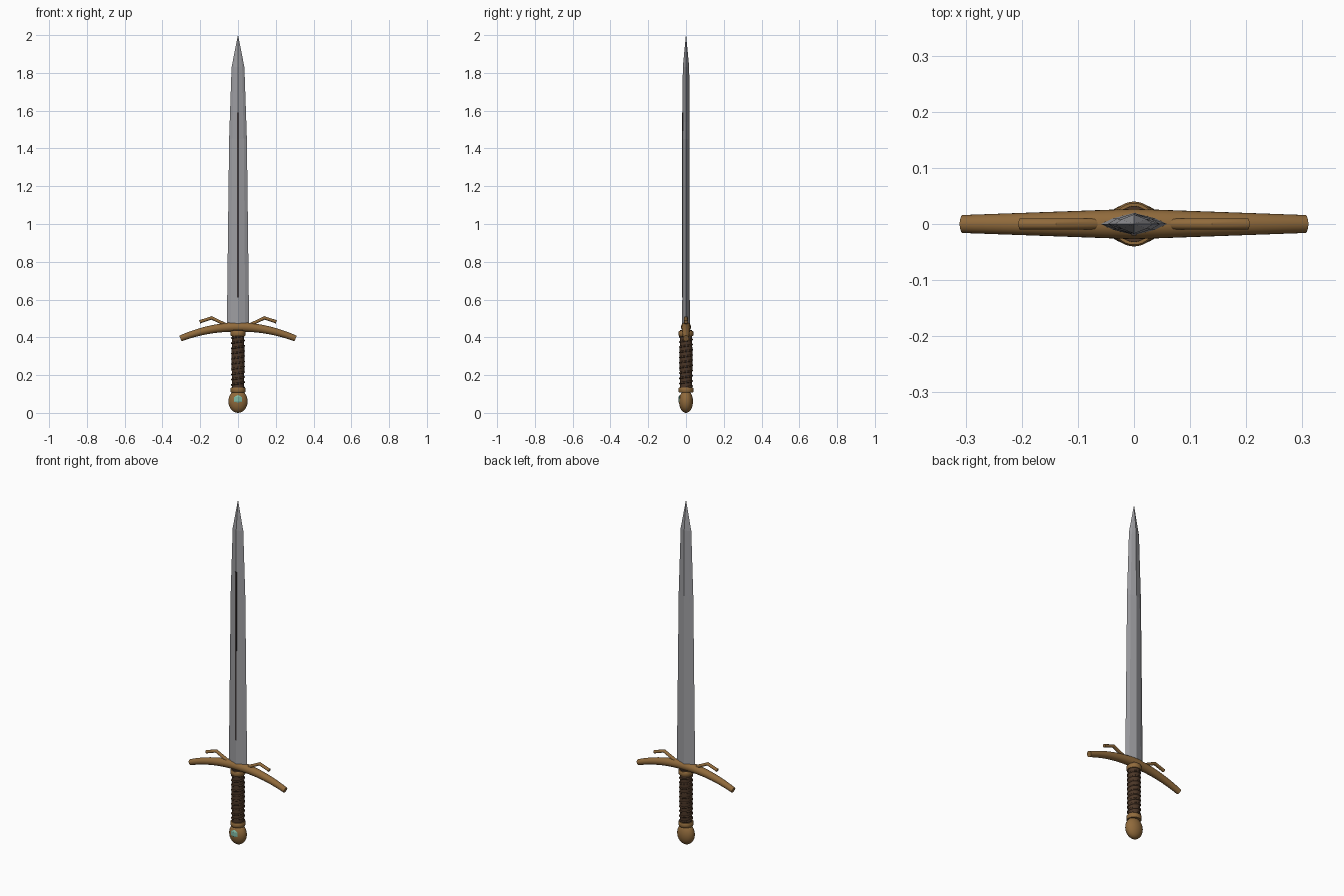
import bpy, bmesh, math
from mathutils import Vector

if "Cube" in bpy.data.objects:
    bpy.data.objects.remove(bpy.data.objects["Cube"])


def material(name, rgb):
    m = bpy.data.materials.new(name)
    m.diffuse_color = (*rgb, 1)
    m.use_nodes = True
    m.node_tree.nodes["Principled BSDF"].inputs["Base Color"].default_value = m.diffuse_color
    return m


STEEL = material("steel", (0.34, 0.34, 0.36))
DARK = material("dark groove", (0.045, 0.035, 0.035))
BRONZE = material("bronze", (0.28, 0.145, 0.045))
LEATHER = material("dark leather", (0.07, 0.037, 0.02))
GEM = material("green gem", (0.22, 0.50, 0.38))


def finish(ob, name, mat, smooth=True):
    ob.name = name
    ob.data.materials.append(mat)
    if smooth:
        bpy.ops.object.select_all(action='DESELECT')
        ob.select_set(True)
        bpy.context.view_layer.objects.active = ob
        bpy.ops.object.shade_smooth_by_angle(angle=math.radians(35))
    return ob


def loft(name, rings, mat, smooth=True):
    """Skin a list of equal-length vertex rings and cap both ends."""
    bm = bmesh.new()
    rows = [[bm.verts.new(p) for p in ring] for ring in rings]
    n = len(rows[0])
    for a, b in zip(rows, rows[1:]):
        for i in range(n):
            bm.faces.new((a[i], a[(i + 1) % n], b[(i + 1) % n], b[i]))
    bm.faces.new(rows[0])
    bm.faces.new(rows[-1])
    bmesh.ops.recalc_face_normals(bm, faces=bm.faces)
    me = bpy.data.meshes.new(name)
    bm.to_mesh(me)
    bm.free()
    ob = bpy.data.objects.new(name, me)
    bpy.context.collection.objects.link(ob)
    return finish(ob, name, mat, smooth)


def bar(name, path, sides, mat):
    """Tube along (x, z, radius in plane, radius in y) points."""
    rings = []
    for k, (x, z, r, ry) in enumerate(path):
        a, b = path[max(k - 1, 0)], path[min(k + 1, len(path) - 1)]
        t = Vector((b[0] - a[0], 0, b[1] - a[1])).normalized()
        side = Vector((-t.z, 0, t.x))
        rings.append([Vector((x, 0, z)) + side * r * math.cos(u) + Vector((0, ry * math.sin(u), 0))
                      for u in (2 * math.pi * i / sides for i in range(sides))])
    return loft(name, rings, mat)


def turned(name, profile, mat, sides=32):
    """Upright round part from (radius, z) points."""
    return loft(name, [[(r * math.cos(2 * math.pi * i / sides), r * math.sin(2 * math.pi * i / sides), z)
                        for i in range(sides)] for r, z in profile], mat)


# Blade: faceted diamond section tapering to a point
rings = []
for z, w, t in [(0.45, 0.059, 0.020), (1.45, 0.047, 0.019), (1.83, 0.034, 0.017), (2.0, 0.0005, 0.0005)]:
    section = [(1, 0), (0.65, 0.5), (0, 1), (-0.65, 0.5), (-1, 0), (-0.65, -0.5), (0, -1), (0.65, -0.5)]
    rings.append([(w * x, t * y, z) for x, y in section])
loft("blade", rings, STEEL, smooth=False)

# Dark groove line on the front of the blade
bpy.ops.mesh.primitive_cube_add(size=1, location=(0, -0.0175, 1.10))
groove = bpy.context.object
groove.scale = (0.009, 0.006, 0.98)
finish(groove, "blade_groove", DARK, smooth=False)

# Drooping crossguard, thicker in the middle
path = []
for i in range(25):
    u = -1 + i / 12
    path.append((0.305 * u, 0.455 - 0.061 * u * u, 0.026 - 0.010 * abs(u), 0.027 - 0.011 * abs(u)))
bar("crossguard", path, 24, BRONZE)

# Bent hooks above the guard
for s, side in ((1, "right"), (-1, "left")):
    bar("guard_hook_" + side, [(s * 0.06, 0.464, 0.009, 0.010), (s * 0.14, 0.503, 0.009, 0.010),
                               (s * 0.203, 0.482, 0.009, 0.010)], 12, BRONZE)

# Grip with its collars
turned("grip", [(0.031, 0.11), (0.034, 0.27), (0.032, 0.44)], LEATHER)
for name, z in (("upper_collar", 0.421), ("lower_collar", 0.122)):
    turned(name, [(0.037, z - 0.013), (0.040, z - 0.008), (0.040, z + 0.008), (0.037, z + 0.013)], BRONZE)

# Spiral leather cord around the grip
curve = bpy.data.curves.new("grip_wrap", 'CURVE')
curve.dimensions = '3D'
curve.bevel_depth = 0.005
curve.bevel_resolution = 2
curve.use_fill_caps = True
spline = curve.splines.new('POLY')
turns, steps = 10, 24
spline.points.add(turns * steps)
for i, p in enumerate(spline.points):
    a = 2 * math.pi * i / steps
    p.co = (0.032 * math.cos(a), 0.032 * math.sin(a), 0.135 + 0.275 * i / (turns * steps), 1)
wrap = bpy.data.objects.new("grip_wrap", curve)
bpy.context.collection.objects.link(wrap)
curve.materials.append(LEATHER)

# Flattened egg-shaped pommel
bpy.ops.mesh.primitive_uv_sphere_add(segments=32, ring_count=16, radius=1, location=(0, 0, 0.061))
pommel = bpy.context.object
pommel.scale = (0.051, 0.037, 0.061)
finish(pommel, "pommel", BRONZE)

# Diamond-shaped gem on the front of the pommel
bpy.ops.mesh.primitive_uv_sphere_add(segments=4, ring_count=2, radius=1, location=(0, -0.034, 0.071))
gem = bpy.context.object
gem.scale = (0.024, 0.007, 0.024)
finish(gem, "pommel_gem", GEM, smooth=False)
